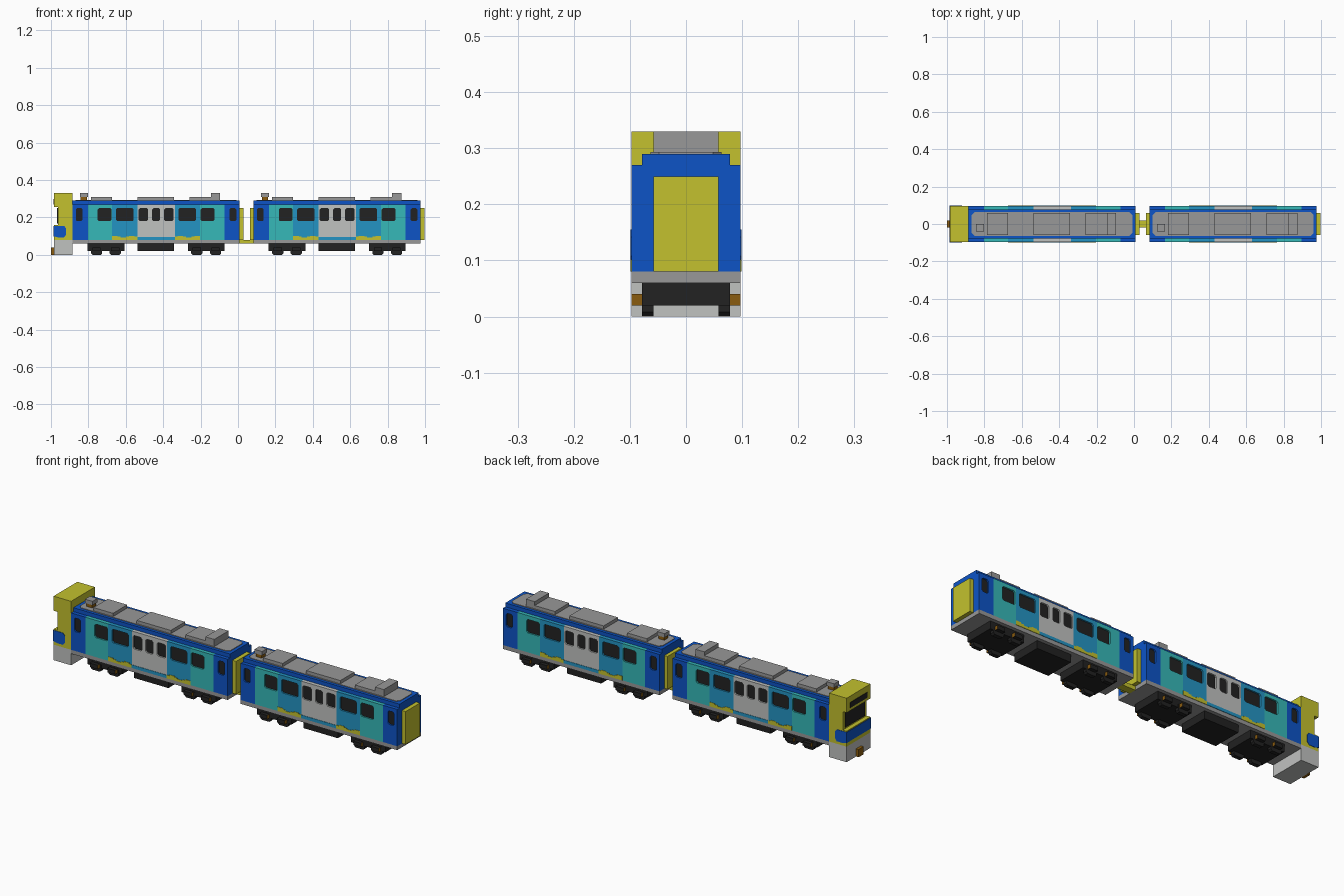
import bpy, bmesh, math
from mathutils import Vector

cube = bpy.data.objects.get("Cube")
if cube:
    bpy.data.objects.remove(cube, do_unlink=True)


def linear(c):
    c /= 255
    return c / 12.92 if c < 0.04045 else ((c + 0.055) / 1.055) ** 2.4


COLOURS = {
    "blue": (13, 84, 198), "yellow": (195, 193, 46), "teal": (54, 184, 184),
    "sky_blue": (36, 148, 196), "light_grey": (192, 194, 192),
    "grey": (152, 152, 152), "black": (34, 34, 34), "brown": (138, 92, 16)}
NAMES = list(COLOURS)
MATS = []
for name, rgb in COLOURS.items():
    m = bpy.data.materials.new(name)
    m.use_nodes = True
    col = [linear(c) for c in rgb] + [1]
    m.diffuse_color = col
    m.node_tree.nodes["Principled BSDF"].inputs["Base Color"].default_value = col
    MATS.append(m)


def add_prism(bm, pts, y0, y1):
    """Extrude an x-z outline from y0 to y1 and return its faces."""
    a = [bm.verts.new((x, y0, z)) for x, z in pts]
    b = [bm.verts.new((x, y1, z)) for x, z in pts]
    n = len(pts)
    faces = [bm.faces.new(a), bm.faces.new(b[::-1])]
    for i in range(n):
        j = (i + 1) % n
        faces.append(bm.faces.new((a[j], a[i], b[i], b[j])))
    bmesh.ops.recalc_face_normals(bm, faces=faces)
    return faces


def finish(name, bm, mats):
    me = bpy.data.meshes.new(name)
    bm.to_mesh(me)
    bm.free()
    for m in mats:
        me.materials.append(m)
    ob = bpy.data.objects.new(name, me)
    bpy.context.collection.objects.link(ob)
    return ob


def prism(name, pts, y0, y1, colour):
    bm = bmesh.new()
    add_prism(bm, pts, y0, y1)
    return finish(name, bm, [MATS[NAMES.index(colour)]])


def rect(x0, x1, z0, z1, c=0):
    """Rectangle outline with optional cut corners."""
    if not c:
        return [(x0, z0), (x1, z0), (x1, z1), (x0, z1)]
    return [(x0 + c, z0), (x1 - c, z0), (x1, z0 + c), (x1, z1 - c),
            (x1 - c, z1), (x0 + c, z1), (x0, z1 - c), (x0, z0 + c)]


def box(name, x0, x1, y, z0, z1, colour):
    y0, y1 = y if isinstance(y, tuple) else (-y, y)
    return prism(name, rect(x0, x1, z0, z1), y0, y1, colour)


# Car measurements, relative to the car's own centre
HALF, SIDE, PITCH = 0.447, 0.097, 0.968
ZONES = [(0.1, "light_grey"), (0.235, "sky_blue"), (0.365, "teal"), (HALF, "blue")]
WINDOWS = [(0, 0.021), (0.068, 0.025), (0.167, 0.047), (0.275, 0.037), (0.411, 0.018)]


def zone(x):
    return next(NAMES.index(c) for edge, c in ZONES if abs(x) <= edge + 0.001)


def car_body(tag, cx):
    # Side walls sliced into colour zones
    bm = bmesh.new()
    add_prism(bm, rect(-HALF, HALF, 0.08, 0.27), -SIDE, SIDE)
    for edge, _ in ZONES[:-1]:
        for s in (-1, 1):
            bmesh.ops.bisect_plane(bm, geom=bm.verts[:] + bm.edges[:] + bm.faces[:],
                                   plane_co=(s * edge, 0, 0), plane_no=(1, 0, 0))
    for f in bm.faces:
        f.material_index = zone(f.calc_center_median().x)
    body = finish(tag + "_body", bm, MATS)
    # Recessed windows: dark pane, wall-coloured rim
    bm = bmesh.new()
    for wx, half in WINDOWS:
        for x in {wx, -wx}:
            for s in (-1, 1):
                pts = rect(x - half, x + half, 0.18, 0.25, 0.007)
                for f in add_prism(bm, pts, s * (SIDE - 0.008), s * 0.12):
                    flat = abs(f.normal.y) > 0.5
                    f.material_index = NAMES.index("black") if flat else zone(x)
    cutter = finish("window_cutter", bm, MATS)
    cutter.hide_render = True
    mod = body.modifiers.new("windows", "BOOLEAN")
    mod.operation, mod.solver, mod.object = "DIFFERENCE", "EXACT", cutter
    bpy.context.view_layer.objects.active = body
    bpy.ops.object.modifier_apply(modifier=mod.name)
    bpy.data.objects.remove(cutter, do_unlink=True)
    body.location.x = cx


def car_sides(tag, cx):
    # Stepped wave stripe along the bottom of both walls
    for s, side in ((-1, "right"), (1, "left")):
        y = tuple(sorted((s * (SIDE - 0.002), s * (SIDE + 0.002))))
        box(f"{tag}_{side}_sill_stripe", cx - 0.1, cx + 0.1, y, 0.08, 0.096, "sky_blue")
        for m in (-1, 1):
            pts, n = [(cx + m * 0.1, 0.08)], 9
            for i in range(n):
                z = 0.097 + 0.005 * round(math.sin(i * 1.1))
                pts += [(cx + m * (0.1 + 0.135 * k / n), z) for k in (i, i + 1)]
            pts.append((cx + m * 0.235, 0.08))
            prism(f"{tag}_{side}_wave", pts, *y, "yellow")


def car_roof(tag, cx):
    box(tag + "_floor", cx - HALF, cx + HALF, SIDE, 0.06, 0.08, "grey")
    box(tag + "_roof_rim", cx - HALF, cx + HALF, 0.078, 0.27, 0.29, "blue")
    # Grey roof sheet with cut corners
    bm = bmesh.new()
    sheet = bm.faces.new([bm.verts.new((cx + x, y, 0.29)) for x, y in
                          rect(-0.43, 0.43, -0.063, 0.063, 0.015)])
    ext = bmesh.ops.extrude_face_region(bm, geom=[sheet])["geom"]
    bmesh.ops.translate(bm, vec=Vector((0, 0, 0.003)),
                        verts=[v for v in ext if isinstance(v, bmesh.types.BMVert)])
    bmesh.ops.recalc_face_normals(bm, faces=bm.faces)
    finish(tag + "_roof_sheet", bm, [MATS[NAMES.index("grey")]])
    # Roof equipment
    box(tag + "_front_roof_unit", cx - 0.347, cx - 0.235, 0.058, 0.29, 0.31, "grey")
    box(tag + "_middle_roof_unit", cx - 0.1, cx + 0.095, 0.058, 0.29, 0.31, "grey")
    box(tag + "_rear_roof_unit", cx + 0.178, cx + 0.343, 0.058, 0.29, 0.31, "grey")
    box(tag + "_rear_roof_top", cx + 0.293, cx + 0.343, 0.058, 0.31, 0.33, "grey")
    box(tag + "_vent_base", cx - 0.403, cx - 0.37, (-0.036, -0.004), 0.29, 0.31, "brown")
    box(tag + "_vent", cx - 0.408, cx - 0.365, (-0.04, 0), 0.31, 0.33, "grey")


def car_underside(tag, cx):
    box(tag + "_under_box", cx - 0.1, cx + 0.095, 0.078, 0.02, 0.06, "black")
    for s, end in ((-1, "front"), (1, "rear")):
        bx = cx + s * 0.268
        box(f"{tag}_{end}_bogie", bx - 0.098, bx + 0.098, 0.078, 0.02, 0.06, "black")
        for w in (-0.05, 0.05):
            x = bx + w
            for t in (-1, 1):
                prism(f"{tag}_{end}_wheel", rect(x - 0.03, x + 0.03, 0, 0.045, 0.008),
                      t * 0.058, t * 0.0785, "black")
                # Axle box: dark cover with brown ends
                bm = bmesh.new()
                for f in add_prism(bm, rect(x - 0.022, x + 0.022, 0.02, 0.04),
                                   t * 0.078, t * SIDE):
                    f.material_index = int(abs(f.normal.x) > 0.5)
                finish(f"{tag}_{end}_axle_box", bm,
                       [MATS[NAMES.index(c)] for c in ("black", "brown")])


for tag, cx in (("lead_car", -0.438), ("trailing_car", -0.438 + PITCH)):
    car_body(tag, cx)
    car_sides(tag, cx)
    car_roof(tag, cx)
    car_underside(tag, cx)
    box(tag + "_gangway", cx + HALF, cx + HALF + 0.021, 0.058, 0.08, 0.25, "yellow")

# Connection between the cars
box("inner_gangway", 0.065, 0.083, 0.058, 0.08, 0.25, "yellow")
box("car_coupling", 0.009, 0.083, 0.02, 0.06, 0.08, "yellow")

# Driver's cab with a recessed windscreen
NOSE, BACK, GLASS = -0.985, -0.885, -0.963
prism("cab", [(NOSE, 0.08), (BACK, 0.08), (BACK, 0.33), (NOSE, 0.33), (NOSE, 0.255),
              (GLASS, 0.255), (GLASS, 0.16), (NOSE, 0.16)], -SIDE, SIDE, "yellow")
box("windscreen", GLASS - 0.004, GLASS, 0.08, 0.168, 0.25, "black")
box("destination_panel", NOSE - 0.002, NOSE, 0.07, 0.27, 0.298, "black")
prism("cab_blue_band", [(NOSE - 0.002, 0.1), (-0.965, 0.094), (-0.93, 0.094), (-0.919, 0.108),
                        (-0.919, 0.142), (-0.93, 0.155), (NOSE - 0.002, 0.155)],
      -SIDE - 0.002, SIDE + 0.002, "blue")
box("cab_skirt", NOSE, BACK, SIDE, 0, 0.08, "light_grey")
box("front_coupler", -1, NOSE, 0.02, 0, 0.04, "brown")
